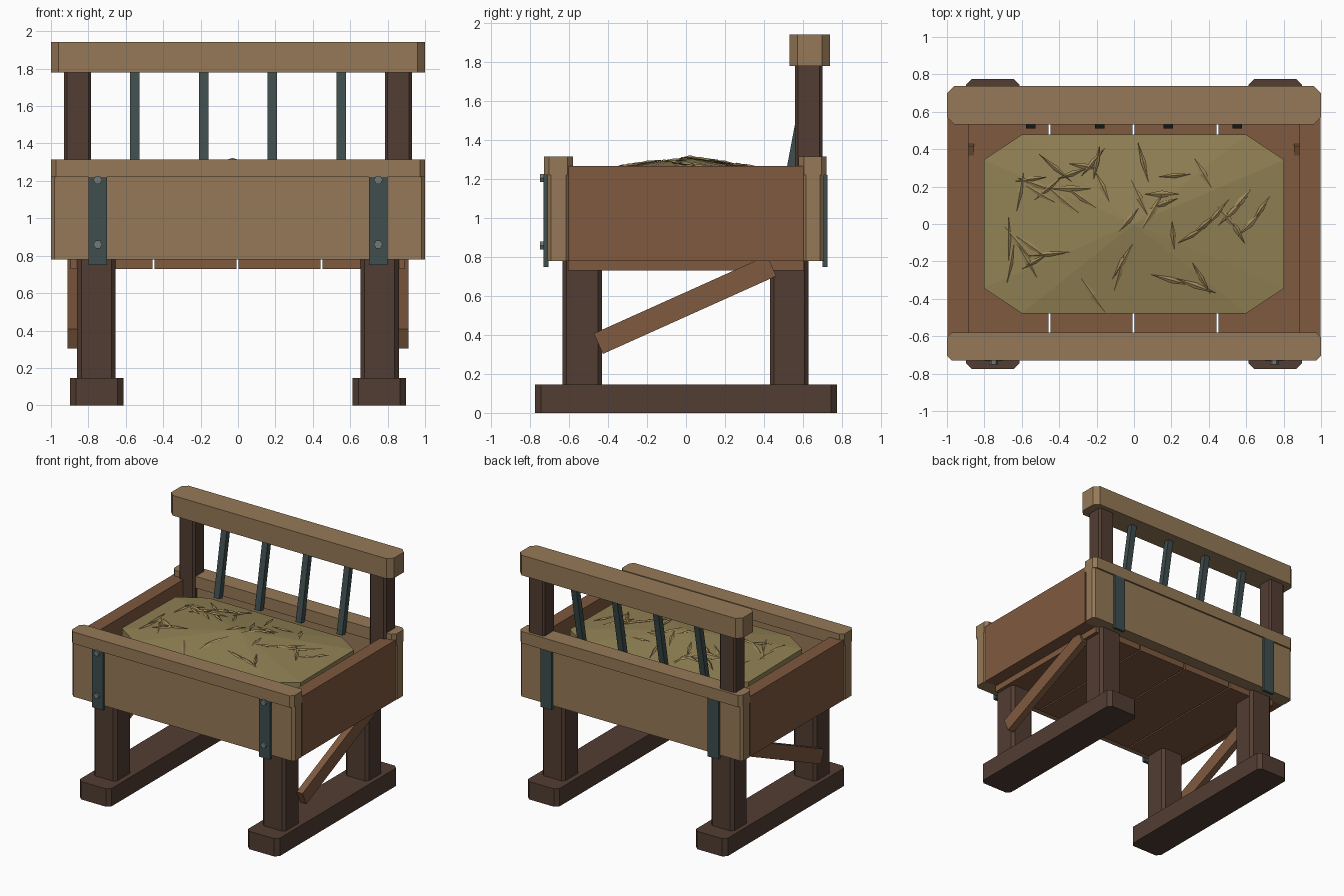
import bpy, bmesh, math, random
from mathutils import Matrix, Vector

if "Cube" in bpy.data.objects:
    bpy.data.objects.remove(bpy.data.objects["Cube"])

random.seed(4)


def mat(name, r, g, b):
    m = bpy.data.materials.new(name)
    m.diffuse_color = (r, g, b, 1)
    m.use_nodes = True
    m.node_tree.nodes["Principled BSDF"].inputs["Base Color"].default_value = m.diffuse_color
    return m


TAN = mat("light_wood", 0.30, 0.19, 0.095)
BROWN = mat("red_brown_wood", 0.21, 0.10, 0.05)
DARK = mat("dark_wood", 0.085, 0.047, 0.032)
IRON = mat("iron", 0.05, 0.075, 0.075)
STEEL = mat("bolt_steel", 0.16, 0.19, 0.19)
HAY = mat("hay", 0.28, 0.22, 0.09)
STRAW = mat("straw", 0.33, 0.24, 0.10)


def finish(name, bm, m):
    bmesh.ops.recalc_face_normals(bm, faces=bm.faces)
    me = bpy.data.meshes.new(name)
    bm.to_mesh(me)
    bm.free()
    me.materials.append(m)
    ob = bpy.data.objects.new(name, me)
    bpy.context.collection.objects.link(ob)
    return ob


def prism(name, pts, z0, z1, m):
    bm = bmesh.new()
    f = bm.faces.new([bm.verts.new((x, y, z0)) for x, y in pts])
    top = bmesh.ops.extrude_face_region(bm, geom=[f])["geom"]
    bmesh.ops.translate(bm, vec=(0, 0, z1 - z0),
                        verts=[v for v in top if isinstance(v, bmesh.types.BMVert)])
    return finish(name, bm, m)


def block(name, x0, x1, y0, y1, z0, z1, m, c=0.0):
    """Box with its upright corners chamfered by c."""
    if c:
        pts = [(x0 + c, y0), (x1 - c, y0), (x1, y0 + c), (x1, y1 - c),
               (x1 - c, y1), (x0 + c, y1), (x0, y1 - c), (x0, y0 + c)]
    else:
        pts = [(x0, y0), (x1, y0), (x1, y1), (x0, y1)]
    return prism(name, pts, z0, z1, m)


def beam(name, x, a, b, wx, depth, m):
    """Bar of section wx * depth between two (y, z) points at a given x."""
    a, b = Vector((x, *a)), Vector((x, *b))
    ang = math.atan2(b.z - a.z, b.y - a.y)
    bm = bmesh.new()
    bmesh.ops.create_cube(bm, size=1, matrix=Matrix.Translation((a + b) / 2)
                          @ Matrix.Rotation(ang, 4, 'X')
                          @ Matrix.Diagonal((wx, (b - a).length, depth, 1)))
    return finish(name, bm, m)


def sided(name, x0, x1, *rest):
    """Left and right copies of a block."""
    block("right_" + name, x0, x1, *rest)
    block("left_" + name, -x1, -x0, *rest)


# Skids, legs and rear posts
sided("skid", 0.613, 0.897, -0.775, 0.775, 0, 0.145, DARK, 0.03)
sided("front_leg", 0.655, 0.86, -0.635, -0.43, 0.14, 0.78, DARK, 0.022)
sided("rear_leg", 0.655, 0.86, 0.43, 0.63, 0.14, 0.78, DARK, 0.022)
sided("rear_post", 0.785, 0.93, 0.56, 0.70, 0.79, 1.79, DARK, 0.015)

# Floor planks with gaps
for i in range(4):
    x = -0.895 + i * 0.449
    block(f"floor_plank_{i + 1}", x, x + 0.437, -0.605, 0.605, 0.73, 0.785, BROWN)

# Trough walls, capping rails and the high back rail
sided("side_board", 0.885, 0.997, -0.602, 0.602, 0.78, 1.268, BROWN)
block("front_board", -1, 1, -0.712, -0.595, 0.78, 1.225, TAN, 0.02)
block("back_board", -1, 1, 0.595, 0.708, 0.78, 1.225, TAN, 0.02)
block("front_cap_rail", -1, 1, -0.73, -0.58, 1.22, 1.315, TAN, 0.027)
block("back_cap_rail", -1, 1, 0.578, 0.722, 1.22, 1.315, TAN, 0.027)
block("top_rail", -1, 1, 0.532, 0.738, 1.78, 1.943, TAN, 0.04)

# Iron straps with hexagonal bolts on the front
sided("front_strap", 0.70, 0.80, -0.732, -0.705, 0.75, 1.221, IRON)
sided("back_strap", 0.70, 0.80, 0.70, 0.725, 0.75, 1.221, IRON)
for sx, side in ((-1, "left"), (1, "right")):
    for z, level in ((0.86, "lower"), (1.205, "upper")):
        bm = bmesh.new()
        bmesh.ops.create_cone(bm, cap_ends=True, segments=6, radius1=0.024, radius2=0.024,
                              depth=0.03, matrix=Matrix.Translation((sx * 0.75, -0.735, z))
                              @ Matrix.Rotation(math.pi / 2, 4, 'X')
                              @ Matrix.Rotation(math.pi / 6, 4, 'Z'))
        finish(f"{side}_{level}_bolt", bm, STEEL)
    # Diagonal brace
    beam(f"{side}_brace", sx * 0.884, (-0.45, 0.355), (0.44, 0.755), 0.055, 0.115, BROWN)

# Leaning rack bars
for i in range(4):
    beam(f"rack_bar_{i + 1}", -0.552 + i * 0.368, (0.533, 1.22), (0.642, 1.80), 0.05, 0.045, IRON)

# Hay heap: eight-sided block with a low peak
bm = bmesh.new()
rim = [(0.6, -0.478), (0.803, -0.343), (0.803, 0.343), (0.6, 0.478),
       (-0.6, 0.478), (-0.803, 0.343), (-0.803, -0.343), (-0.6, -0.478)]
low = [bm.verts.new((x, y, 0.785)) for x, y in rim]
high = [bm.verts.new((x, y, 1.235 + random.uniform(-.008, .008))) for x, y in rim]
peak = bm.verts.new((0, 0, 1.31))
bm.faces.new(low[::-1])
for i in range(8):
    j = (i + 1) % 8
    bm.faces.new((low[i], low[j], high[j], high[i]))
    bm.faces.new((high[i], high[j], peak))
finish("hay_heap", bm, HAY)


def heap_z(x, y):
    x, y = abs(x), abs(y)
    return 1.31 - 0.075 * max(x / 0.803, y / 0.478, (0.135 * x + 0.203 * y) / 0.178)


# Loose straw: x, y, heading in degrees
blades = [
    (-.61, .17, 80), (-.55, .24, 8), (-.52, .21, -20), (-.50, .16, -30), (-.42, .30, -40),
    (-.46, .19, 40), (-.34, .19, 0), (-.38, .13, -40), (-.28, .14, -35), (-.33, .27, 20),
    (-.27, .31, -10), (-.22, .33, 50), (-.20, .33, 80), (-.17, .20, -65), (.05, .33, -75),
    (.03, .14, -65), (-.03, .02, 50), (.10, .07, 60), (.16, .11, 20), (.15, .16, 0),
    (.22, .26, 5), (.37, .27, -60), (.21, -.06, -85), (.31, -.06, 30), (.38, .00, 40),
    (.44, .05, 50), (.50, .03, -50), (.53, .07, 45), (.55, -.03, -60), (.62, .00, 45),
    (.68, .08, 55), (.57, .12, 50), (.20, -.30, -15), (.33, -.33, -20), (.36, -.29, -60),
    (-.22, -.38, -55), (-.06, -.20, 60), (-.08, -.26, 75), (-.67, -.08, 90), (-.66, -.21, 80),
    (-.62, -.10, -50), (-.55, -.12, -35), (-.53, -.20, 30), (-.45, -.16, 5), (-.57, -.20, -60)]
bm = bmesh.new()
for x, y, a in blades:
    h = random.uniform(0.08, 0.12)
    slope = heap_z(x, y)
    d = Vector((math.cos(math.radians(a)), math.sin(math.radians(a)), 0))
    n = Vector((-d.y, d.x, 0)) * random.uniform(0.013, 0.019)
    c = Vector((x, y, slope + 0.006))
    ends = []
    for s in (-1, 1):
        p = c + d * h * s
        ends.append(bm.verts.new((p.x, p.y, heap_z(p.x, p.y) + random.uniform(.002, .01))))
    ring = [bm.verts.new(c + o) for o in (n, Vector((0, 0, .01)), -n, Vector((0, 0, -.008)))]
    for i in range(4):
        for e in ends:
            bm.faces.new((ring[i], ring[(i + 1) % 4], e))
finish("loose_straw", bm, STRAW)
